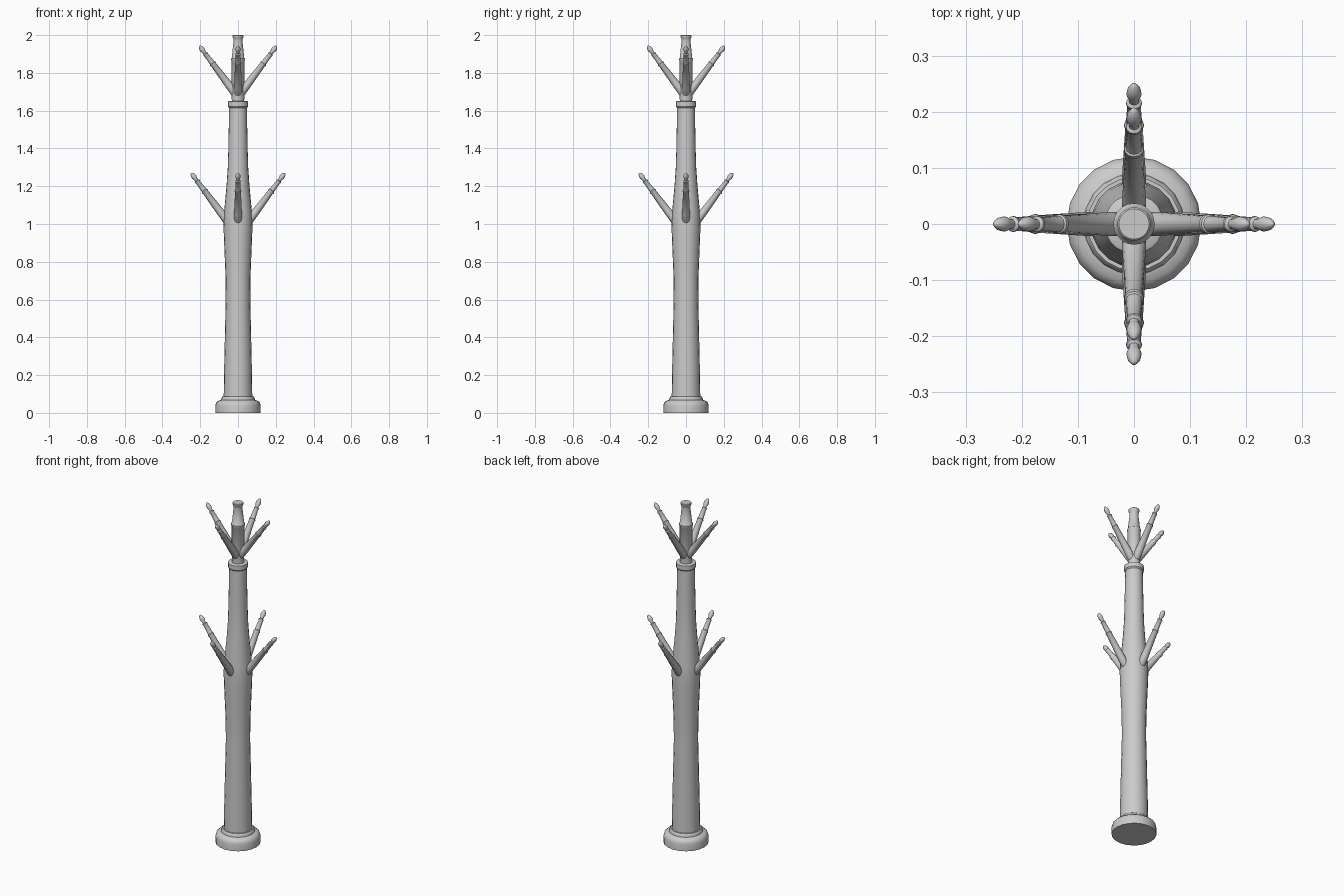
import bpy, bmesh, math
from mathutils import Matrix, Vector

if "Cube" in bpy.data.objects:
    bpy.data.objects.remove(bpy.data.objects["Cube"])


def lathe(name, profile, sides, matrix=Matrix()):
    """Revolve (radius, height) points about z, cap both ends."""
    bm = bmesh.new()
    rings = []
    for r, z in profile:
        rings.append([bm.verts.new((r * math.cos(2 * math.pi * i / sides),
                                    r * math.sin(2 * math.pi * i / sides), z))
                      for i in range(sides)])
    for a, b in zip(rings, rings[1:]):
        for i in range(sides):
            j = (i + 1) % sides
            bm.faces.new((a[i], a[j], b[j], b[i]))
    bm.faces.new(rings[0][::-1])
    bm.faces.new(rings[-1])
    bm.transform(matrix)
    mesh = bpy.data.meshes.new(name)
    bm.to_mesh(mesh)
    bm.free()
    obj = bpy.data.objects.new(name, mesh)
    bpy.context.collection.objects.link(obj)
    bpy.ops.object.select_all(action='DESELECT')
    obj.select_set(True)
    bpy.context.view_layer.objects.active = obj
    bpy.ops.object.shade_smooth_by_angle(angle=math.radians(40))
    return obj


# Round foot with a stepped collar
lathe("base", [(0.12, 0), (0.12, 0.04), (0.116, 0.054), (0.105, 0.064),
               (0.09, 0.068), (0.088, 0.08), (0.083, 0.086), (0.07, 0.086)], 20)

# Main trunk, swelling where the lower hooks join, with a lip on top
lathe("trunk", [(0.076, 0.07), (0.073, 0.25), (0.065, 0.6), (0.066, 0.72),
                (0.075, 0.94), (0.077, 1.0), (0.074, 1.06), (0.061, 1.2),
                (0.054, 1.3), (0.051, 1.4), (0.047, 1.615), (0.053, 1.622),
                (0.053, 1.648), (0.048, 1.651)], 20)

# Slim finial post
lathe("finial", [(0.033, 1.64), (0.034, 1.862), (0.037, 1.866), (0.037, 1.876),
                 (0.033, 1.88), (0.023, 1.972), (0.024, 1.98), (0.029, 1.988),
                 (0.03, 1.997), (0.027, 2.0)], 20)

# Hooks: tapered arm, ring, neck and pointed bulb
hook = [(0.008, -0.022), (0.018, -0.013), (0.022, 0.0), (0.021, 0.06),
        (0.0155, 0.196), (0.0175, 0.199), (0.0175, 0.206), (0.0145, 0.209),
        (0.012, 0.262), (0.014, 0.265), (0.014, 0.27), (0.009, 0.274),
        (0.009, 0.28), (0.0135, 0.294), (0.012, 0.308), (0.006, 0.32),
        (0.002, 0.323)]
tilt = Matrix.Rotation(math.radians(37), 4, 'Y')
for level, radius, z in (("lower", 0.054, 1.012), ("upper", 0.01, 1.685)):
    for k in range(4):
        m = (Matrix.Rotation(k * math.pi / 2, 4, 'Z')
             @ Matrix.Translation(Vector((radius, 0, z))) @ tilt)
        lathe(f"{level}_hook_{k + 1}", hook, 12, m)
